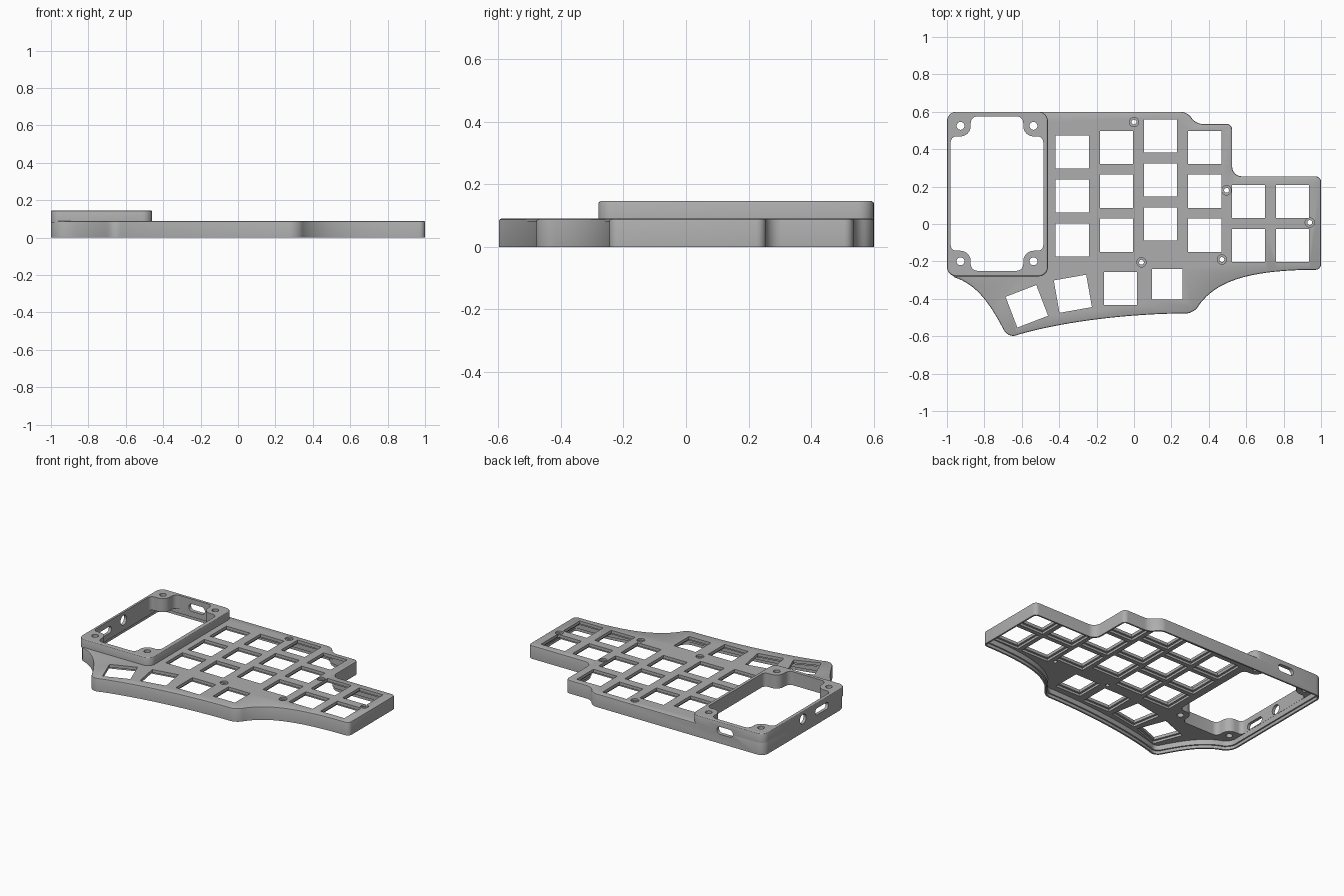
import bpy, bmesh, math
from mathutils import Vector, Matrix

cube = bpy.data.objects.get("Cube")
if cube:
    bpy.data.objects.remove(cube, do_unlink=True)

grey = bpy.data.materials.new("case_grey")
grey.use_nodes = True
grey.diffuse_color = (0.42, 0.42, 0.42, 1)
grey.node_tree.nodes["Principled BSDF"].inputs["Base Color"].default_value = (0.42, 0.42, 0.42, 1)


def bezier(a, b, c, d, n):
    a, b, c, d = map(Vector, (a, b, c, d))
    return [a * (1 - t) ** 3 + b * 3 * t * (1 - t) ** 2 + c * 3 * t * t * (1 - t) + d * t ** 3
            for t in (i / n for i in range(n + 1))]


def rounded(corners):
    """Polygon from (x, y, cut) corners, each rounded over its cut length."""
    pts = []
    for i, (x, y, cut) in enumerate(corners):
        p = Vector((x, y))
        if cut == 0:
            pts.append(p)
            continue
        before = Vector(corners[i - 1][:2])
        after = Vector(corners[(i + 1) % len(corners)][:2])
        u, v = (before - p).normalized() * cut, (after - p).normalized() * cut
        pts += bezier(p + u, p + u * 0.45, p + v * 0.45, p + v, 6)
    return pts


def inset(pts, dist):
    """Move a counterclockwise outline inward."""
    out = []
    for i, p in enumerate(pts):
        d1 = (p - pts[i - 1]).normalized()
        d2 = (pts[(i + 1) % len(pts)] - p).normalized()
        n1, n2 = Vector((-d1.y, d1.x)), Vector((-d2.y, d2.x))
        out.append(p + (n1 + n2) * dist / (1 + n1.dot(n2)))
    return out


def loft(bm, pts, layers, matrix=Matrix()):
    """Closed solid through (height, inset) layers of one outline."""
    rings = []
    for z, dist in layers:
        ring = inset(pts, dist) if dist else pts
        rings.append([bm.verts.new(matrix @ Vector((p.x, p.y, z))) for p in ring])
    for low, high in zip(rings, rings[1:]):
        for i in range(len(pts)):
            j = (i + 1) % len(pts)
            bm.faces.new((low[i], low[j], high[j], high[i]))
    bm.faces.new(rings[0][::-1])
    bm.faces.new(rings[-1])


def make(name, solids):
    bm = bmesh.new()
    for solid in solids:
        loft(bm, *solid)
    bmesh.ops.recalc_face_normals(bm, faces=bm.faces)
    mesh = bpy.data.meshes.new(name)
    bm.to_mesh(mesh)
    bm.free()
    mesh.materials.append(grey)
    obj = bpy.data.objects.new(name, mesh)
    bpy.context.collection.objects.link(obj)
    return obj


def rect(w, h):
    return [Vector((x * w / 2, y * h / 2)) for x, y in ((-1, -1), (1, -1), (1, 1), (-1, 1))]


def circle(r, n=24):
    return [Vector((r * math.cos(math.tau * i / n), r * math.sin(math.tau * i / n))) for i in range(n)]


def slot(w, h):
    c = h * 0.49
    return rounded([(p.x, p.y, c) for p in rect(w, h)])


def at(x, y, angle=0):
    return Matrix.Translation((x, y, 0)) @ Matrix.Rotation(math.radians(angle), 4, 'Z')


def flat(points):
    return [(p.x, p.y, 0) for p in points]


# Case outline, counterclockwise from the back corner beside the bezel
outline = rounded(
    [(-1, 0.6, 0.05), (-1, -0.24, 0.03)]
    + flat(bezier((-0.96, -0.285), (-0.85, -0.32), (-0.78, -0.41), (-0.705, -0.55), 14))
    + [(-0.672, -0.61, 0.045)]
    + flat(bezier((-0.61, -0.589), (-0.35, -0.515), (0, -0.48), (0.265, -0.478), 16))
    + [(0.32, -0.48, 0.045)]
    + flat(bezier((0.35, -0.43), (0.44, -0.31), (0.6, -0.25), (0.94, -0.245), 16))
    + [(1, -0.245, 0.03), (1, 0.255, 0.03), (0.525, 0.255, 0.05),
       (0.525, 0.535, 0.03), (0.33, 0.535, 0.035), (0.285, 0.6, 0.035)])
bezel_outline = rounded([(-1, 0.6, 0.05), (-1, -0.28, 0.05), (-0.46, -0.28, 0.05), (-0.46, 0.6, 0.05)])

# Bezel opening with an ear left standing in each corner
cx, cy, hw, hh, ear = -0.7325, 0.1625, 0.2475, 0.4125, 0.107
opening = []
for sx, sy in ((-1, -1), (1, -1), (1, 1), (-1, 1)):
    x, y = cx + sx * hw, cy + sy * hh
    trio = [(x, y - sy * ear, 0.03), (x - sx * ear, y - sy * ear, 0.055), (x - sx * ear, y, 0.035)]
    opening += trio if sx * sy > 0 else trio[::-1]
opening = rounded(opening)

# Key positions: columns, then the thumb row
keys = []
for x, top, rows in ((-0.33, 0.385, 3), (-0.093, 0.41, 3), (0.142, 0.47, 3),
                     (0.378, 0.41, 3), (0.612, 0.12, 2), (0.848, 0.12, 2)):
    keys += [(at(x, top - 0.235 * r), 0.177) for r in range(rows)]
keys += [(at(0.178, -0.322), 0.163), (at(-0.073, -0.345), 0.176),
         (at(-0.327, -0.373, 10), 0.176), (at(-0.573, -0.44, 21), 0.176)]

screws = [(0, 0.545), (0.495, 0.18), (0.94, 0.008), (0.47, -0.19), (0.04, -0.205)]
ears = [(cx + sx * 0.195, cy + sy * 0.362) for sx in (-1, 1) for sy in (-1, 1)]

# Ports through the outer walls
side = Matrix.Rotation(math.pi / 2, 4, 'Z') @ Matrix.Rotation(math.pi / 2, 4, 'X')
back = Matrix.Rotation(math.pi / 2, 4, 'X')


def port(x, y, z, turn):
    return Matrix.Translation((x, y, z)) @ turn


through = [(-0.05, 0), (0.2, 0)]
depth = [(-0.045, 0), (0.045, 0)]
cutters = [
    make("cavity_cutter", [(outline, [(-0.02, 0.011), (0.02, 0.011), (0.021, 0.019), (0.055, 0.019)])]),
    make("opening_cutter", [(opening, through)]),
    make("key_cutter", [(rect(s, s), through, m) for m, s in keys]),
    make("key_recess_cutter", [(rect(s + 0.028, s + 0.028), [(0.03, 0), (0.07, 0)], m) for m, s in keys]),
    make("screw_cutter", [(circle(0.013), through, at(*p)) for p in screws]
         + [(circle(0.021), through, at(*p)) for p in ears]),
    make("screw_recess_cutter", [(circle(0.025), [(0.078, 0), (0.12, 0)], at(*p)) for p in screws]),
    make("port_cutter", [(slot(0.14, 0.045), depth, port(-1, -0.02, 0.085, side)),
                         (circle(0.033), depth, port(-1, 0.18, 0.092, side)),
                         (slot(0.12, 0.05), depth, port(-0.71, 0.6, 0.087, back))]),
]

# Main case and raised bezel
case = make("case_plate", [(outline, [(0, 0), (0.082, 0), (0.087, 0.002), (0.09, 0.008)])])
bezel = make("raised_bezel", [(bezel_outline, [(0.082, 0), (0.139, 0), (0.143, 0.002), (0.146, 0.007)])])


def finish(obj, tools):
    for tool in tools:
        mod = obj.modifiers.new(tool.name, 'BOOLEAN')
        mod.operation = 'DIFFERENCE'
        mod.solver = 'EXACT'
        mod.object = tool
    bpy.context.view_layer.update()
    mesh = bpy.data.meshes.new_from_object(obj.evaluated_get(bpy.context.evaluated_depsgraph_get()))
    obj.modifiers.clear()
    obj.data = mesh
    bpy.ops.object.select_all(action='DESELECT')
    obj.select_set(True)
    bpy.context.view_layer.objects.active = obj
    bpy.ops.object.shade_smooth_by_angle(angle=math.radians(30))


finish(case, cutters)
finish(bezel, [cutters[1], cutters[4], cutters[6]])
for tool in cutters:
    bpy.data.objects.remove(tool, do_unlink=True)
